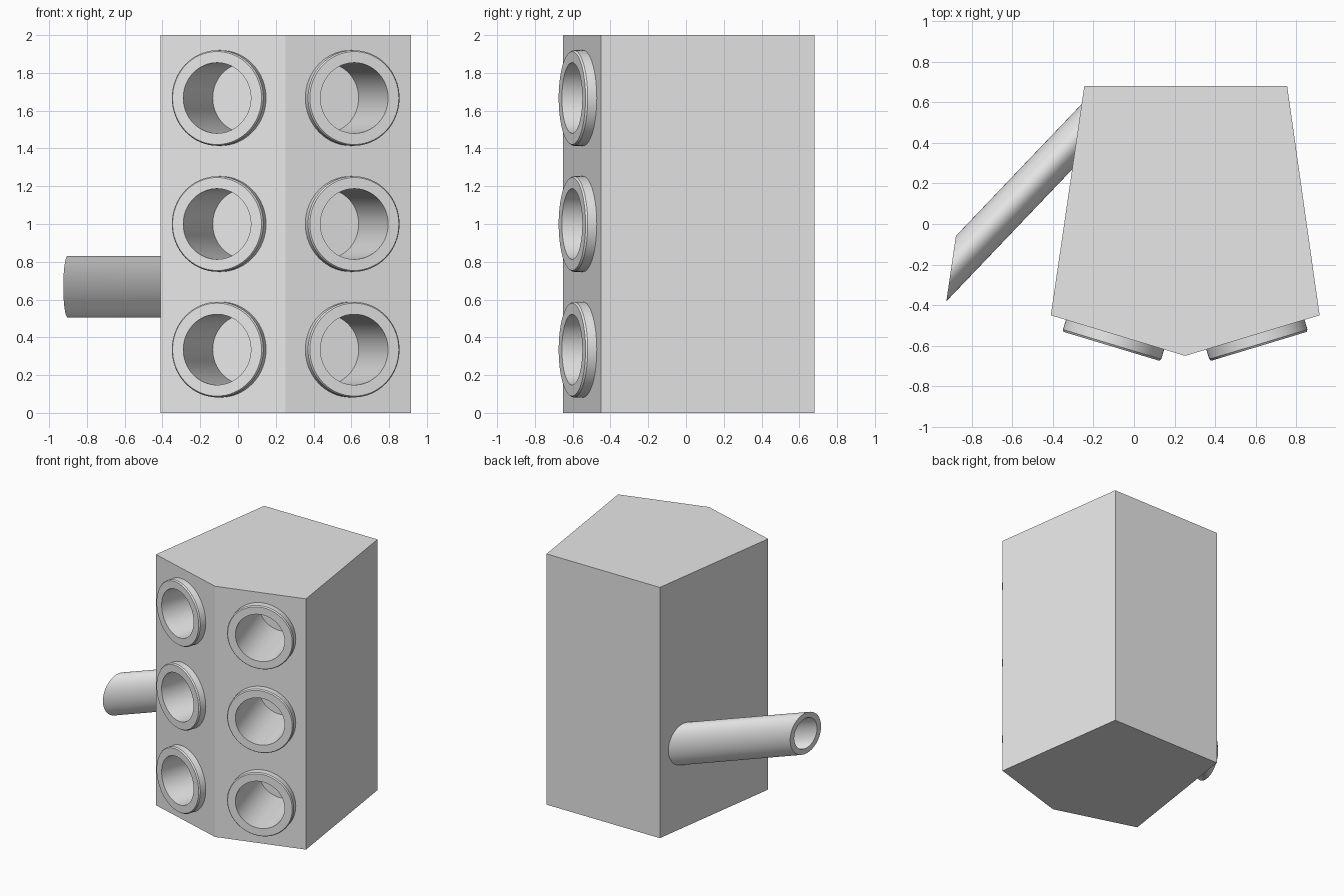
import bpy, bmesh, math
from mathutils import Vector

cube = bpy.data.objects.get("Cube")
if cube:
    bpy.data.objects.remove(cube, do_unlink=True)

grey = bpy.data.materials.new("light_grey")
grey.use_nodes = True
grey.diffuse_color = (0.8, 0.8, 0.8, 1)
grey.node_tree.nodes["Principled BSDF"].inputs["Base Color"].default_value = (0.8, 0.8, 0.8, 1)

UP = Vector((0, 0, 1))


def finish(name, bm):
    bmesh.ops.recalc_face_normals(bm, faces=bm.faces)
    mesh = bpy.data.meshes.new(name)
    bm.to_mesh(mesh)
    bm.free()
    mesh.materials.append(grey)
    obj = bpy.data.objects.new(name, mesh)
    bpy.context.collection.objects.link(obj)
    return obj


def select_only(obj):
    bpy.ops.object.select_all(action='DESELECT')
    obj.select_set(True)
    bpy.context.view_layer.objects.active = obj


def smooth(obj):
    select_only(obj)
    bpy.ops.object.shade_smooth_by_angle(angle=math.radians(30))


def sleeve(name, centre, across, axis, profile, capped=False, sides=64):
    """Circles in the across/up plane, joined along an axis that may be slanted.
    Profile points are (radius, distance along axis)."""
    bm = bmesh.new()
    rings = []
    for r, d in profile:
        rings.append([bm.verts.new(centre + axis * d
                                   + across * r * math.cos(2 * math.pi * i / sides)
                                   + UP * r * math.sin(2 * math.pi * i / sides))
                      for i in range(sides)])
    for a, b in zip(rings, rings[1:]):
        for i in range(sides):
            j = (i + 1) % sides
            bm.faces.new((a[i], a[j], b[j], b[i]))
    if capped:
        bm.faces.new(rings[0])
        bm.faces.new(rings[-1])
    return finish(name, bm)


# Five-sided body
outline = [(-0.41, -0.45), (0.2525, -0.65), (0.915, -0.45), (0.755, 0.68), (-0.245, 0.68)]
bm = bmesh.new()
base = bm.faces.new([bm.verts.new((x, y, 0)) for x, y in outline])
top = bmesh.ops.extrude_face_region(bm, geom=[base])
bmesh.ops.translate(bm, vec=(0, 0, 2),
                    verts=[v for v in top["geom"] if isinstance(v, bmesh.types.BMVert)])
body = finish("body", bm)

# Round sockets with raised rims, three on each angled front face
BORE = 0.187
RIM = [(BORE, 0), (BORE, 0.06), (0.246, 0.06), (0.253, 0.05), (0.253, 0)]
for side, sign in (("right", -1), ("left", 1)):
    across = Vector((0.6625, sign * 0.20, 0)).normalized()
    normal = across.cross(UP)
    for row, z in enumerate((0.335, 1.0, 1.667)):
        centre = Vector((0.2525 + sign * 0.346, -0.65 + 0.346 * 0.20 / 0.6625, z))
        cutter = sleeve("socket_cutter", centre, across, normal,
                        [(BORE, -0.48), (BORE, 0.1)], capped=True)
        cutter.hide_render = True
        select_only(body)
        cut = body.modifiers.new("socket", 'BOOLEAN')
        cut.operation = 'DIFFERENCE'
        cut.solver = 'EXACT'
        cut.object = cutter
        bpy.ops.object.modifier_apply(modifier=cut.name)
        bpy.data.objects.remove(cutter, do_unlink=True)
        smooth(sleeve(f"{side}_rim_{row + 1}", centre, across, normal, RIM))
smooth(body)

# Slanted hollow pipe, its open end cut parallel to the side wall
side_dir = Vector((-0.165, -1.13, 0)).normalized()
pipe = sleeve("side_pipe", Vector((-0.2815, 0.43, 0.668)), side_dir,
              Vector((-0.62, -0.65, 0)),
              [(0.12, 0), (0.12, 1), (0.163, 1), (0.163, 0)])
smooth(pipe)
